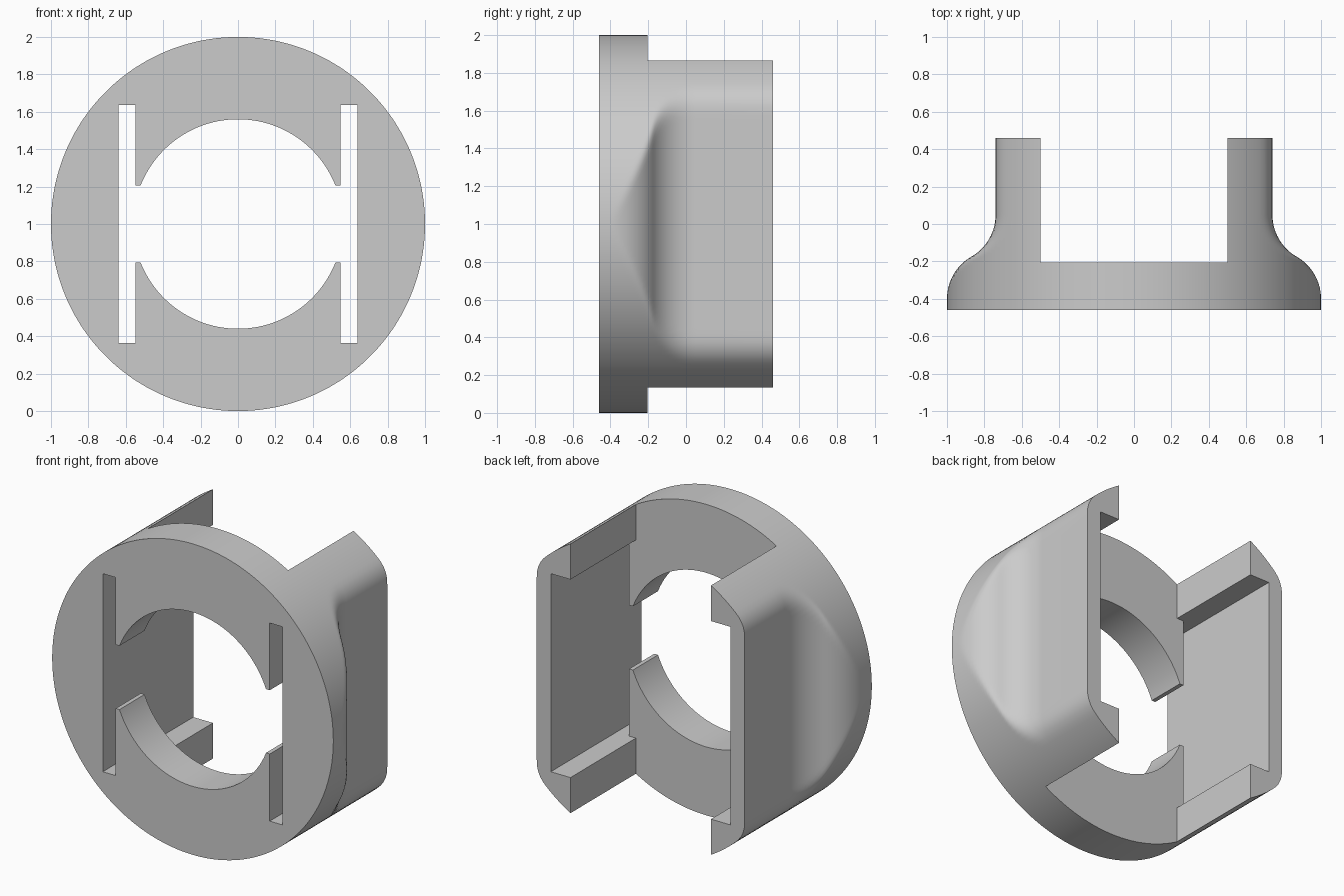
import bpy, bmesh, math
from math import cos, sin, sqrt, pi

old = bpy.data.objects.get("Cube")
if old:
    bpy.data.objects.remove(old, do_unlink=True)

FRONT, BACK, PLATE_BACK = -0.46, 0.46, -0.205
FILLET, SEGMENTS = 0.18, 192

grey = bpy.data.materials.new("plain grey")
grey.use_nodes = True
colour = (0.6, 0.6, 0.6, 1)
grey.diffuse_color = colour
grey.node_tree.nodes["Principled BSDF"].inputs["Base Color"].default_value = colour


def loft(name, rings):
    """Closed solid through matching rings of points."""
    bm = bmesh.new()
    loops = [[bm.verts.new(p) for p in ring] for ring in rings]
    for a, b in zip(loops, loops[1:]):
        for i in range(len(a)):
            j = (i + 1) % len(a)
            bm.faces.new((a[i], a[j], b[j], b[i]))
    bm.faces.new(loops[0])
    bm.faces.new(loops[-1])
    bmesh.ops.recalc_face_normals(bm, faces=bm.faces)
    mesh = bpy.data.meshes.new(name)
    bm.to_mesh(mesh)
    bm.free()
    obj = bpy.data.objects.new(name, mesh)
    bpy.context.collection.objects.link(obj)
    mesh.materials.append(grey)
    return obj


def prism(name, outline, y0, y1):
    return loft(name, [[(x, y, 1 + z) for x, z in outline] for y in (y0, y1)])


def box(name, x0, x1, half_z, y0, y1):
    return prism(name, [(x0, -half_z), (x1, -half_z), (x1, half_z), (x0, half_z)], y0, y1)


def radius(angle, w):
    """Unit circle trimmed at half width w, with filleted corners."""
    if w > 0.9999:
        return 1.0
    c, s = abs(cos(angle)), abs(sin(angle))
    cx = w - FILLET
    cz = sqrt((1 - FILLET) ** 2 - cx ** 2)
    if c * cz >= s * w:
        return w / c
    if s * cx >= c * cz:
        return 1.0
    d = c * cx + s * cz
    return d + sqrt(d * d - cx * cx - cz * cz + FILLET ** 2)


# Body: round flange flowing in an S curve into two flat-sided wings
steps = 14
arc = [i / steps * pi / 3 for i in range(steps + 1)]
R = 0.26
profile = [(1, FRONT)]
profile += [(1 - R * (1 - cos(a)), -0.4 + R * sin(a)) for a in arc]
profile += [(0.74 + R * (1 - cos(a)), 0.05 - R * sin(a)) for a in reversed(arc[:-1])]
profile += [(0.74, BACK)]
rings = []
for w, y in profile:
    ring = []
    for i in range(SEGMENTS):
        t = 2 * pi * (i + 0.5) / SEGMENTS
        r = radius(t, w)
        ring.append((r * cos(t), y, 1 + r * sin(t)))
    rings.append(ring)
body = loft("flange_body", rings)

# Rear channel with wider pocket between the wings
half = [(0.5, -1.2), (0.5, -0.637), (0.64, -0.637), (0.64, 0.637), (0.5, 0.637), (0.5, 1.2)]
channel = prism("channel_cutter", half + [(-x, -z) for x, z in half], PLATE_BACK, 0.8)

# Openings through the plate
hole = prism("hole_cutter", [(0.56 * cos(2 * pi * i / 128), 0.56 * sin(2 * pi * i / 128))
                             for i in range(128)], -0.8, 0.7)
notch = box("notch_cutter", -0.6, 0.6, 0.205, -0.7, 0.6)
slots = [box("slot_cutter", min(s * 0.548, s * 0.64), max(s * 0.548, s * 0.64), 0.637, -0.6, 0)
         for s in (-1, 1)]

bpy.context.view_layer.objects.active = body
for cutter in [channel, hole, notch] + slots:
    mod = body.modifiers.new("cut", 'BOOLEAN')
    mod.operation, mod.solver, mod.object = 'DIFFERENCE', 'EXACT', cutter
    bpy.ops.object.modifier_apply(modifier=mod.name)
    bpy.data.objects.remove(cutter, do_unlink=True)

bpy.ops.object.select_all(action='DESELECT')
body.select_set(True)
bpy.ops.object.shade_smooth_by_angle(angle=math.radians(30))
